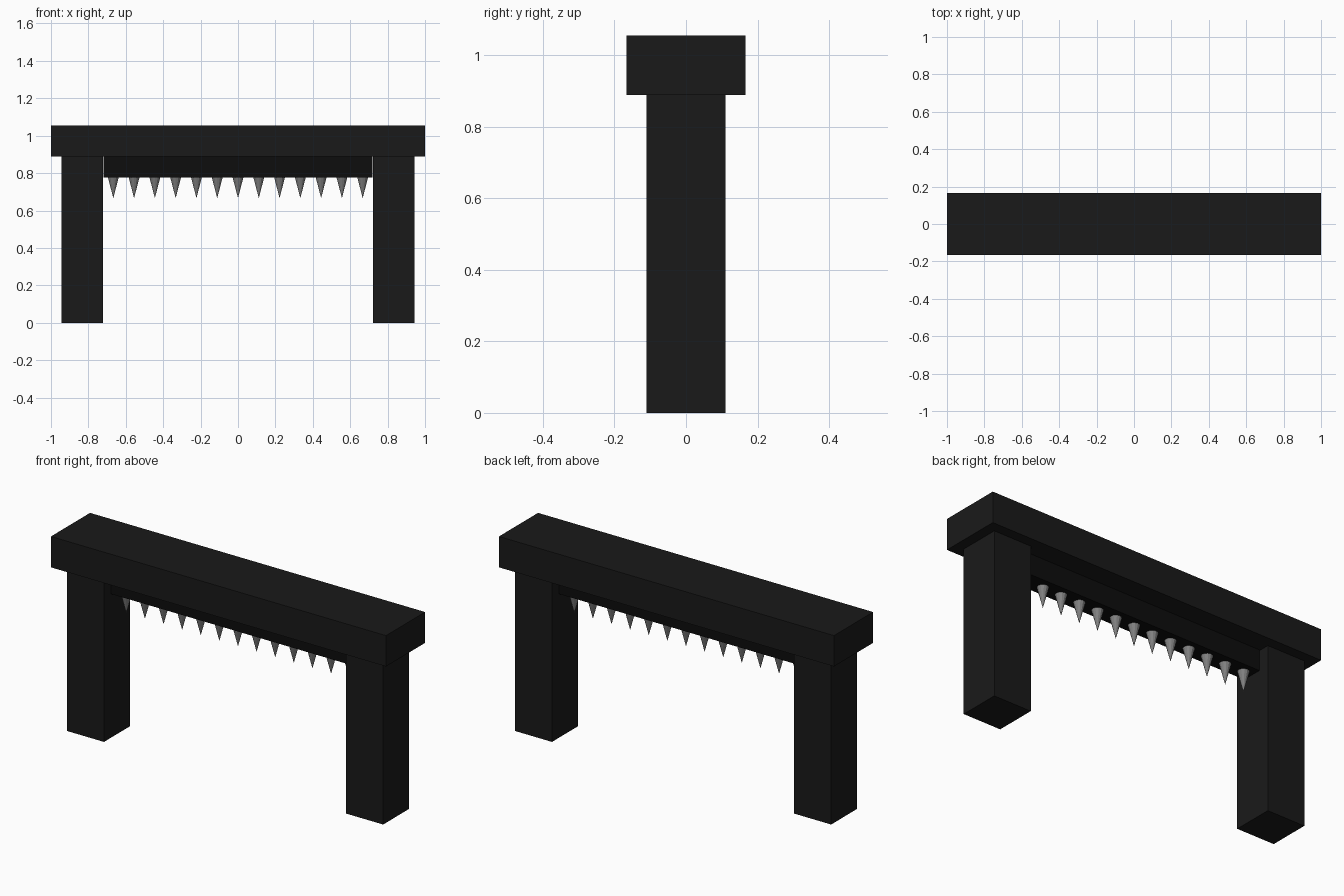
import bpy
import bmesh

if "Cube" in bpy.data.objects:
    bpy.data.objects.remove(bpy.data.objects["Cube"])

U = 1 / 18  # design module


def material(name, v):
    m = bpy.data.materials.new(name)
    m.diffuse_color = (v, v, v, 1)
    m.use_nodes = True
    m.node_tree.nodes["Principled BSDF"].inputs["Base Color"].default_value = m.diffuse_color
    return m


BLACK = material("black_paint", 0.01)
DARK = material("dark_bar", 0.004)
STEEL = material("steel", 0.22)


def finish(name, bm, mat):
    mesh = bpy.data.meshes.new(name)
    bm.to_mesh(mesh)
    bm.free()
    mesh.materials.append(mat)
    ob = bpy.data.objects.new(name, mesh)
    bpy.context.collection.objects.link(ob)
    return ob


def box(name, center, size, mat):
    bm = bmesh.new()
    bmesh.ops.create_cube(bm, size=1)
    bmesh.ops.scale(bm, vec=size, verts=bm.verts)
    bmesh.ops.translate(bm, vec=center, verts=bm.verts)
    return finish(name, bm, mat)


# Two square posts
for side, label in ((-1, "left"), (1, "right")):
    box(f"{label}_post", (side * 15 * U, 0, 8 * U), (4 * U, 4 * U, 16 * U), BLACK)

# Heavy lintel overhanging the posts
box("lintel", (0, 0, 17.5 * U), (36 * U, 6 * U, 3 * U), BLACK)

# Thin bar under the lintel, a hair short of the posts
box("spike_bar", (0, 0, 15 * U), (1.436, 2 * U, 2 * U), DARK)

# Row of downward spikes
for i in range(13):
    bm = bmesh.new()
    bmesh.ops.create_cone(bm, cap_ends=True, segments=12,
                          radius1=0, radius2=0.029, depth=2 * U)
    bmesh.ops.remove_doubles(bm, verts=bm.verts, dist=1e-5)
    bmesh.ops.translate(bm, vec=((i - 6) * 2 * U, 0, 13 * U), verts=bm.verts)
    finish(f"spike_{i + 1}", bm, STEEL)
